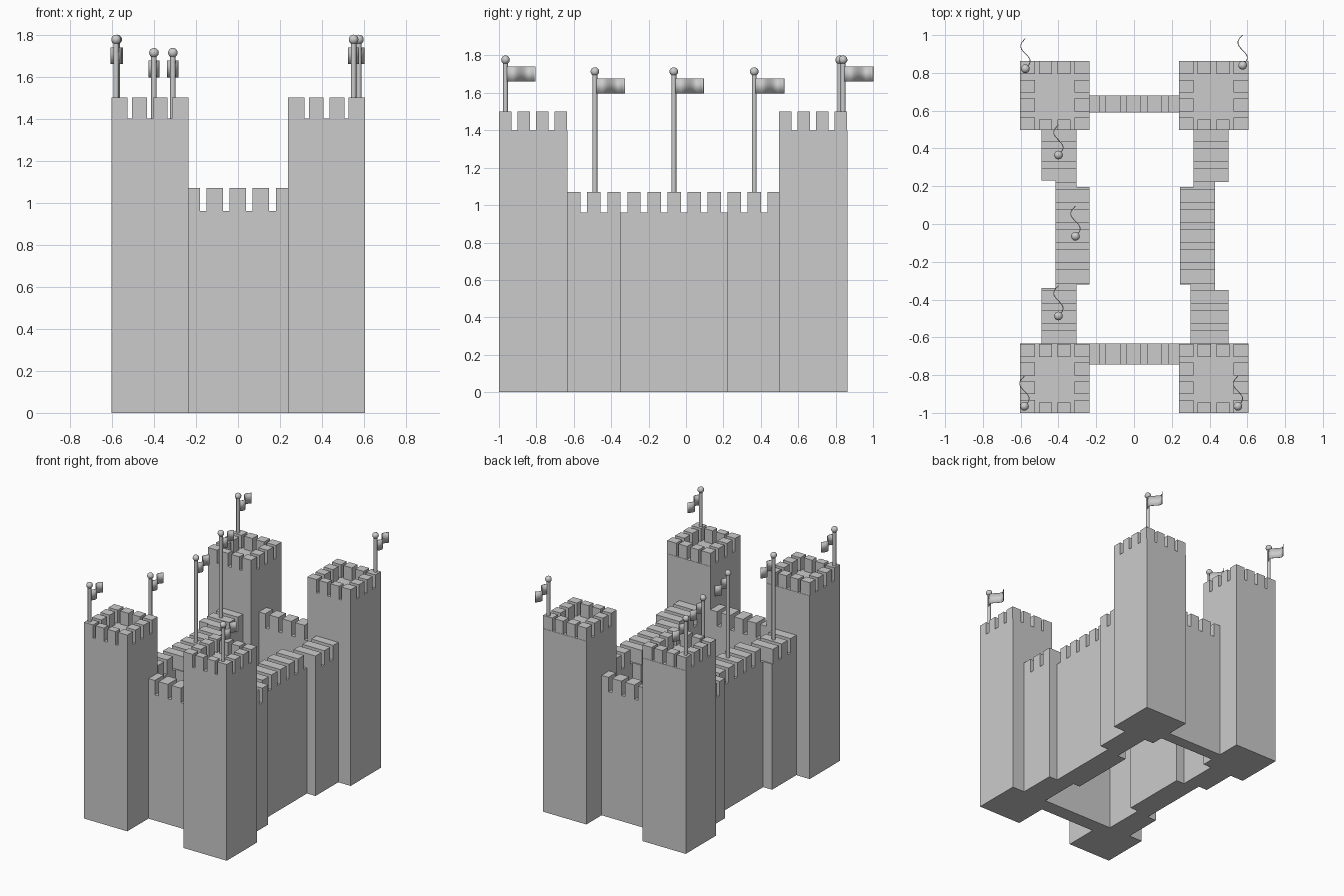
import bpy, bmesh, math
from mathutils import Matrix, Vector

cube = bpy.data.objects.get("Cube")
if cube:
    bpy.data.objects.remove(cube)

stone = bpy.data.materials.new("stone_grey")
stone.use_nodes = True
GREY = (0.6, 0.6, 0.6, 1)
stone.diffuse_color = GREY
stone.node_tree.nodes["Principled BSDF"].inputs["Base Color"].default_value = GREY


def finish(name, bm):
    mesh = bpy.data.meshes.new(name)
    bm.to_mesh(mesh)
    bm.free()
    mesh.materials.append(stone)
    obj = bpy.data.objects.new(name, mesh)
    bpy.context.collection.objects.link(obj)
    return obj


def add_box(bm, x0, x1, y0, y1, z0, z1):
    size = Vector((x1 - x0, y1 - y0, z1 - z0))
    centre = Vector((x0 + x1, y0 + y1, z0 + z1)) / 2
    bmesh.ops.create_cube(bm, size=1, matrix=Matrix.Translation(centre) @ Matrix.Diagonal(size).to_4x4())


TOWER_Z, TOWER_TOP = 1.40, 1.50
WALL_Z, WALL_TOP = 0.96, 1.07
SIZE = 0.367


def tower(name, x, y):
    bm = bmesh.new()
    add_box(bm, x, x + SIZE, y, y + SIZE, 0, TOWER_Z)
    # ring of merlons, four to a side
    step = (SIZE - 0.07) / 3
    for i in range(4):
        for j in range(4):
            if i in (1, 2) and j in (1, 2):
                continue
            x0, x1 = x + i * step, x + i * step + 0.07
            y0, y1 = y + j * step, y + j * step + 0.068
            if i in (1, 2):
                y0, y1 = (y, y + 0.055) if j == 0 else (y + SIZE - 0.07, y + SIZE - 0.015 + 0.013)
            elif i == 0:
                x1 += 0.008
            else:
                x0 -= 0.008
            add_box(bm, x0, x1, y0, y1, TOWER_Z, TOWER_TOP)
    finish(name, bm)


def wall(name, sections, start, step, width, axis):
    """Wall of box sections (x0, x1, y0, y1) with full-thickness merlons along one axis."""
    bm = bmesh.new()
    for sec in sections:
        add_box(bm, *sec, 0, WALL_Z)
        lo, hi = (sec[0], sec[1]) if axis == "x" else (sec[2], sec[3])
        for k in range(12):
            a = max(lo, start + k * step)
            b = min(hi, start + k * step + width)
            if b - a < 0.004:
                continue
            span = (a, b, sec[2], sec[3]) if axis == "x" else (sec[0], sec[1], a, b)
            add_box(bm, *span, WALL_Z, WALL_TOP)
    finish(name, bm)


def flag(name, x, y, base, top):
    # pole with a ball on top
    bm = bmesh.new()
    height = top - 0.02 - base
    bmesh.ops.create_cone(bm, cap_ends=True, segments=12, radius1=0.013, radius2=0.013, depth=height,
                          matrix=Matrix.Translation((x, y, base + height / 2)))
    bmesh.ops.create_uvsphere(bm, u_segments=16, v_segments=10, radius=0.023,
                              matrix=Matrix.Translation((x, y, top - 0.023)))
    pole = finish(name + "_pole", bm)
    # waving cloth
    bm = bmesh.new()
    rows = []
    for i in range(21):
        t = i / 20
        px = x + 0.025 * math.sin(t * math.tau)
        py = y + 0.16 * t
        rows.append([bm.verts.new((px, py, top - d)) for d in (0.06, 0.14)])
    for a, b in zip(rows, rows[1:]):
        bm.faces.new((a[0], a[1], b[1], b[0]))
    cloth = finish(name + "_cloth", bm)
    thick = cloth.modifiers.new("thickness", "SOLIDIFY")
    thick.thickness = 0.004
    thick.offset = 0
    for obj in (pole, cloth):
        bpy.ops.object.select_all(action="DESELECT")
        obj.select_set(True)
        bpy.context.view_layer.objects.active = obj
        bpy.ops.object.shade_smooth_by_angle(angle=math.radians(40))


# Corner towers
for side, x in (("right", -0.603), ("left", 0.238)):
    for end, y in (("front", -1.0), ("back", 0.497)):
        tower(f"{end}_{side}_tower", x, y)

# End walls
wall("front_wall", [(-0.236, 0.238, -0.745, -0.633)], -0.26, 0.11, 0.078, "x")
wall("back_wall", [(-0.236, 0.238, 0.59, 0.68)], -0.26, 0.11, 0.078, "x")

# Stepped side walls: outer runs, short links and an inset middle run
wall("right_wall", [
    (-0.49, -0.305, 0.23, 0.497), (-0.415, -0.305, 0.195, 0.23),
    (-0.415, -0.236, -0.32, 0.195),
    (-0.415, -0.305, -0.34, -0.32), (-0.49, -0.305, -0.633, -0.34),
], -0.635, 0.107, 0.072, "y")
wall("left_wall", [
    (0.315, 0.50, 0.222, 0.497), (0.315, 0.428, 0.195, 0.222),
    (0.243, 0.428, -0.32, 0.195),
    (0.30, 0.428, -0.35, -0.32), (0.30, 0.50, -0.633, -0.35),
], -0.635, 0.107, 0.072, "y")

# Flags on the towers and along the right wall
for i, (x, y) in enumerate([(-0.575, 0.822), (0.575, 0.84), (-0.58, -0.965), (0.55, -0.965)]):
    flag(f"tower_flag_{i + 1}", x, y, TOWER_Z, 1.80)
for i, (x, y) in enumerate([(-0.40, 0.365), (-0.31, -0.065), (-0.40, -0.487)]):
    flag(f"wall_flag_{i + 1}", x, y, WALL_Z, 1.737)
